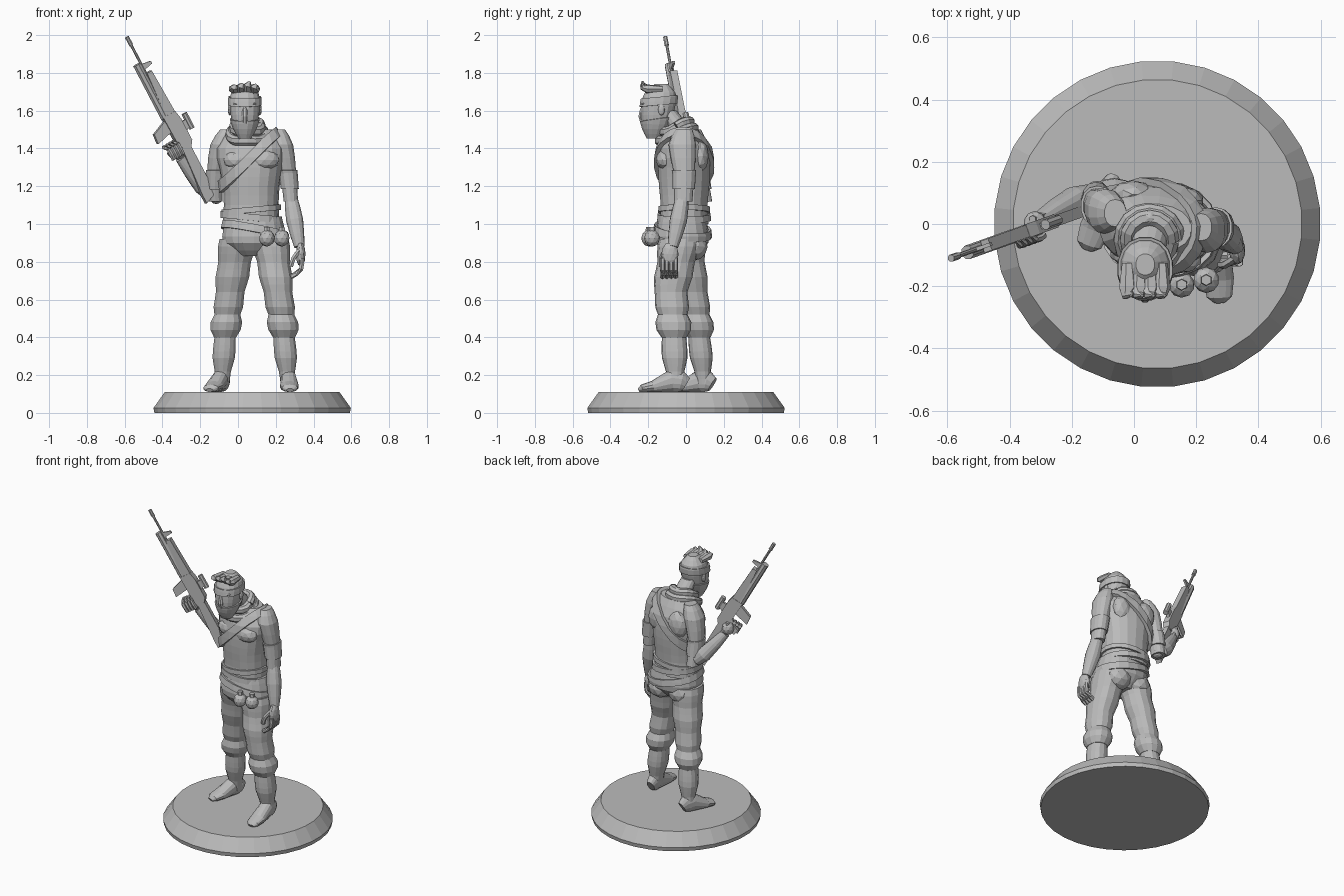
import bpy, bmesh, math
from mathutils import Vector, Matrix

cube = bpy.data.objects.get("Cube")
if cube:
    bpy.data.objects.remove(cube)

colour = (.5, .5, .5, 1)
grey = bpy.data.materials.new("plain grey")
grey.use_nodes = True
grey.diffuse_color = colour
grey.node_tree.nodes["Principled BSDF"].inputs["Base Color"].default_value = colour
SIDES = {"left": 1, "right": -1}


def finish(name, bm):
    bmesh.ops.recalc_face_normals(bm, faces=bm.faces)
    mesh = bpy.data.meshes.new(name)
    bm.to_mesh(mesh)
    bm.free()
    obj = bpy.data.objects.new(name, mesh)
    bpy.context.collection.objects.link(obj)
    mesh.materials.append(grey)
    return obj


def refine(rings):
    """Add a ring halfway between neighbours, on a smooth curve through them."""
    result = []
    last = len(rings) - 1
    for i in range(last):
        before, start, end, after = [rings[min(max(i + k, 0), last)] for k in (-1, 0, 1, 2)]
        middle = (start + end) * .5 + (start + end - before - after) / 16
        result += [start, middle]
    return result + [rings[last]]


def loft(name, rings, sides=14, follow=False, curved=False, deep=1, yaw=0, power=.9):
    """Skin over rings of (x, y, z, half width, half depth); follow turns them along the path."""
    rings = [Vector((*ring, ring[-1] * deep)[:5]) for ring in rings]
    if curved:
        rings = refine(rings)
    bm = bmesh.new()
    centres = [ring.to_3d() if len(ring) < 5 else Vector(ring[:3]) for ring in rings]
    turn = Matrix.Rotation(math.radians(yaw), 3, 'Z')
    loops = []
    for i, ring in enumerate(rings):
        u, v = turn.col[0], turn.col[1]
        if follow:
            path = (centres[min(i + 1, len(rings) - 1)] - centres[max(i - 1, 0)]).normalized()
            reference = Vector((0, 0, 1)) if abs(path.z) < .6 else Vector((0, 1, 0))
            u = path.cross(reference).normalized()
            v = u.cross(path)
        loop = []
        for k in range(sides):
            angle = math.tau * (k + .5) / sides
            c, s = [math.copysign(abs(f) ** power, f) for f in (math.cos(angle), math.sin(angle))]
            loop.append(bm.verts.new(centres[i] + u * c * ring[3] + v * s * ring[4]))
        loops.append(loop)
    for lower, upper in zip(loops, loops[1:]):
        for k in range(sides):
            n = (k + 1) % sides
            bm.faces.new((lower[k], lower[n], upper[n], upper[k]))
    bm.faces.new(loops[0])
    bm.faces.new(loops[-1])
    return finish(name, bm)


def blob(name, centre, size):
    bm = bmesh.new()
    bmesh.ops.create_icosphere(bm, subdivisions=2, radius=1)
    bmesh.ops.transform(bm, matrix=Matrix.LocRotScale(centre, None, size), verts=bm.verts)
    return finish(name, bm)


def band(name, source, height, normal, width, thickness, centre_x=.07):
    """Strip of a body part between two parallel planes, thickened."""
    bm = bmesh.new()
    bm.from_mesh(source.data)
    normal = Vector(normal).normalized()
    for sign in SIDES.values():
        bmesh.ops.bisect_plane(bm, geom=bm.verts[:] + bm.edges[:] + bm.faces[:],
                               plane_co=Vector((centre_x, 0, height)) + normal * sign * width / 2,
                               plane_no=normal * sign, clear_outer=True)
    solid = finish(name, bm).modifiers.new("thickness", 'SOLIDIFY')
    solid.thickness = thickness
    solid.offset = 0


# Round stand
loft("stand", [(.075, 0, 0, .52), (.075, 0, .026, .525), (.075, 0, .11, .465)], sides=32, power=1)


# Legs: boot, shin and baggy trousers gathered below the knee
def leg(side, heel, toe, ankle, cuff, knee, hip, deep):
    joints = [Vector((*place, z)) for place, z in zip((ankle, cuff, knee, hip), (.15, .45, .65, .92))]

    def ring(z, width):
        for low, high in zip(joints, joints[1:]):
            if z <= high.z + .01:
                return (*low.lerp(high, (z - low.z) / (high.z - low.z)).xy, z, width)

    shin = [ring(.15 + .07 * k, width) for k, width in enumerate((.04, .044, .06, .06, .055))]
    loft(side + "_shin", shin, curved=True, deep=deep)
    trousers = [ring(.4 + .04 * k, width) for k, width in enumerate((.06, .082, .085, .07))]
    for k in range(1, 11):
        rise = .04 * k
        trousers.append(ring(.52 + rise, .073 + .07 * rise + .004 * math.sin(k * 1.6)))
    loft(side + "_trouser_leg", trousers, deep=deep)
    heel, toe = Vector((*heel, .11)), Vector((*toe, .11))
    sole = []
    for along, wide, high in ((0, .025, .04), (.1, .038, .055), (.3, .042, .06),
                              (.7, .05, .03), (.93, .042, .02), (1, .02, .01)):
        sole.append((*(heel.lerp(toe, along) + Vector((0, 0, high))), wide, high))
    loft(side + "_boot", sole, follow=True)


leg("left", (.265, 0), (.275, -.25), (.265, -.055), (.24, -.065), (.21, -.08), (.17, -.03), 1.12)
leg("right", (-.07, .14), (-.15, -.08), (-.085, .095), (-.065, .065), (-.04, .035), (0, -.01), 1)

# Trouser seat and torso, with chest and back muscles
seat = loft("trouser_seat", [(.085, -.02, .83 + .07 * k, width) for k, width in
                             enumerate((.09, .165, .165, .147))], 18, curved=True, deep=.84)
widths = (.15, .145, .15, .168, .185, .115)
depths = (.13, .125, .134, .138, .127, .075)
torso = loft("torso", [(.07, -.01, 1 + k / 10, *size) for k, size in enumerate(zip(widths, depths))],
             18, curved=True, yaw=-7)
for side, sign in SIDES.items():
    blob(side + "_chest", (.07 + sign * .07, -.1 - sign * .01, 1.34), (.08, .05, .055))
    blob(side + "_shoulder_blade", (.075 + sign * .08, .085 - sign * .01, 1.36), (.07, .045, .09))
    blob(side + "_buttock", (.085 + sign * .075, .04, .88), (.085, .075, .075))

# Chest strap, sash and belt
band("chest_strap", torso, 1.35, (1, 0, -1), .05, .045)
band("lower_sash", torso, 1.035, (.1, 0, 1), .035, .03)
band("upper_sash", torso, 1.075, (-.1, 0, 1), .03, .024)
band("belt", seat, .965, (.2, .1, 1), .04, .03)

# Round pouches hanging from the belt
for name, x, y in (("inner", .153, -.195), ("outer", .232, -.18)):
    blob(name + "_pouch", (x, y, .925), (.042, .042, .045))
    loft(name + "_pouch_cap", [(x, y, .95, .02), (x, y, .985, .017)], 6)


# Arms: shoulder to elbow, then elbow to wrist, with a rolled sleeve
def arm(side, upper_path, lower_path):
    upper = loft(side + "_upper_arm", [(*p, r) for p, r in zip(upper_path, (.035, .058, .044, .039))],
                 curved=True, deep=1.25)
    band(side + "_sleeve_cuff", upper, 1.235, (0, 0, 1), .1, .016)
    loft(side + "_forearm", [(*p, r) for p, r in zip(lower_path, (.034, .046, .028))],
         follow=True, curved=True)
    blob(side + "_elbow", lower_path[0], (.035, .04, .035))


arm("left", ((.215, -.01, 1.5), (.235, -.02, 1.42), (.265, -.01, 1.27), (.28, -.015, 1.12)),
    ((.28, -.02, 1.14), (.3, -.04, 1.02), (.325, -.07, .88)))
arm("right", ((-.06, .035, 1.5), (-.09, .04, 1.42), (-.12, .06, 1.27), (-.12, .09, 1.12)),
    ((-.115, .09, 1.14), (-.19, .075, 1.2), (-.305, .01, 1.35)))


def digit(name, path, radius):
    loft(name, [(*p, radius) for p in path], 6, follow=True, curved=True)


# Relaxed left hand
blob("left_palm", (.332, -.085, .84), (.026, .046, .065))
for finger in range(4):
    y = -.055 - .023 * finger
    digit("left_finger_%d" % finger, ((.338, y, .82), (.334, y, .76), (.28, y, .72)), .013)
digit("left_thumb", ((.325, -.11, .86), (.295, -.13, .82), (.28, -.13, .775)), .013)

# Rifle, laid out along its own axis, measured back from the muzzle
muzzle = Vector((-.588, -.11, 1.99))
along = Vector((-.457, -.163, .874)).normalized()
across = Vector((along.y, -along.x, 0)).normalized() * -1
upward = across.cross(along).normalized()
upward *= math.copysign(1, upward.x)


def spot(back, up, out=0):
    return muzzle - along * back + upward * up + across * out


def rod(name, start, end, up, radius):
    loft(name, [(*spot(back, up), radius) for back in (start, end)], 8, follow=True, power=1)


def plate(name, width, *outline):
    """Side outline of (back, up) points, extruded across the rifle."""
    bm = bmesh.new()
    near, far = [[bm.verts.new(spot(*p, out)) for p in outline] for out in (-width / 2, width / 2)]
    bm.faces.new(near)
    bm.faces.new(far)
    for i in range(len(near)):
        bm.faces.new((near[i - 1], near[i], far[i], far[i - 1]))
    finish(name, bm)


rod("flash_hider", 0, .05, 0, .012)
rod("barrel", .04, .5, 0, .008)
rod("under_barrel_tube", .155, .48, -.022, .023)
rod("sight", .51, .6, .085, .017)
plate("handguard", .04, (.22, 0), (.22, .03), (.5, .04), (.5, -.02))
plate("front_sight", .012, (.165, 0), (.175, .055), (.19, .055), (.2, 0))
plate("receiver", .045, (.47, -.035), (.47, .04), (.52, .05), (.65, .05), (.69, .02), (.68, -.03))
plate("magazine", .028, (.49, -.03), (.525, -.12), (.58, -.125), (.56, -.03))
plate("pistol_grip", .028, (.62, -.02), (.65, -.1), (.69, -.09), (.67, -.02))
plate("stock", .036, (.66, .03), (.96, .03), (.985, -.04), (.94, -.04), (.67, -.02))
plate("sight_mount", .02, (.54, .04), (.54, .085), (.58, .085), (.6, .04))

# Right hand wrapped round the grip
blob("right_palm", (-.318, 0, 1.385), (.038, .042, .045))
for finger in range(4):
    up = -.035 - .02 * finger
    digit("right_finger_%d" % finger, (spot(.69, up, .03), spot(.63, up, .035), spot(.615, up, -.02)), .012)
digit("right_thumb", (spot(.72, -.025, -.03), spot(.67, -.025, -.03), spot(.63, -.02, -.03)), .012)

# Neck and wrapped scarf, higher at the back
loft("neck", [(.06, -.01, 1.48, .06), (.04, -.1, 1.6, .05)])
for name, height, radius in (("lower", 1.475, .09), ("upper", 1.515, .07)):
    wrap = []
    for k in range(17):
        angle = math.tau * k / 16
        c, s = radius * math.cos(angle), radius * math.sin(angle)
        wrap.append((.05 + c, s - .05, height + s * .45 + .006 * math.sin(3 * angle), .027))
    loft(name + "_scarf", wrap, 8, follow=True)
blob("scarf_knot", (.05, .02, 1.545), (.03, .025, .025))

# Head, mask and headband
middle = .036
head = loft("head", [(middle, -.17 + k / 150, 1.46 + .047 * k, width) for k, width in
                     enumerate((.03, .056, .072, .079, .081, .073, .03))], 16, curved=True, deep=1.13)
band("face_mask", head, 1.515, (0, -.15, 1), .13, .016)
band("headband", head, 1.665, (0, -.1, 1), .042, .018)
loft("nose", [(middle, -.225, 1.625, .01), (middle, -.235, 1.57, .018), (middle, -.21, 1.49, .016)],
     8, curved=True)
for side, sign in SIDES.items():
    blob(side + "_ear", (middle + sign * .08, -.13, 1.605), (.01, .018, .03))
    blob(side + "_brow", (middle + sign * .032, -.223, 1.637), (.03, .014, .009))

# Swept hair over the forehead
for lock, lift in enumerate((.02, .03, .04, .025)):
    x, y, z = -.02 + .036 * lock, -.205, 1.715
    loft("hair_lock_%d" % lock, [(x, y + .08, z, .02), (x, y, z, .03),
                                 (x, y - .025, z + lift / 2, .02), (x + .01, y - .025, z + lift, .006)],
         7, follow=True, deep=.8)
